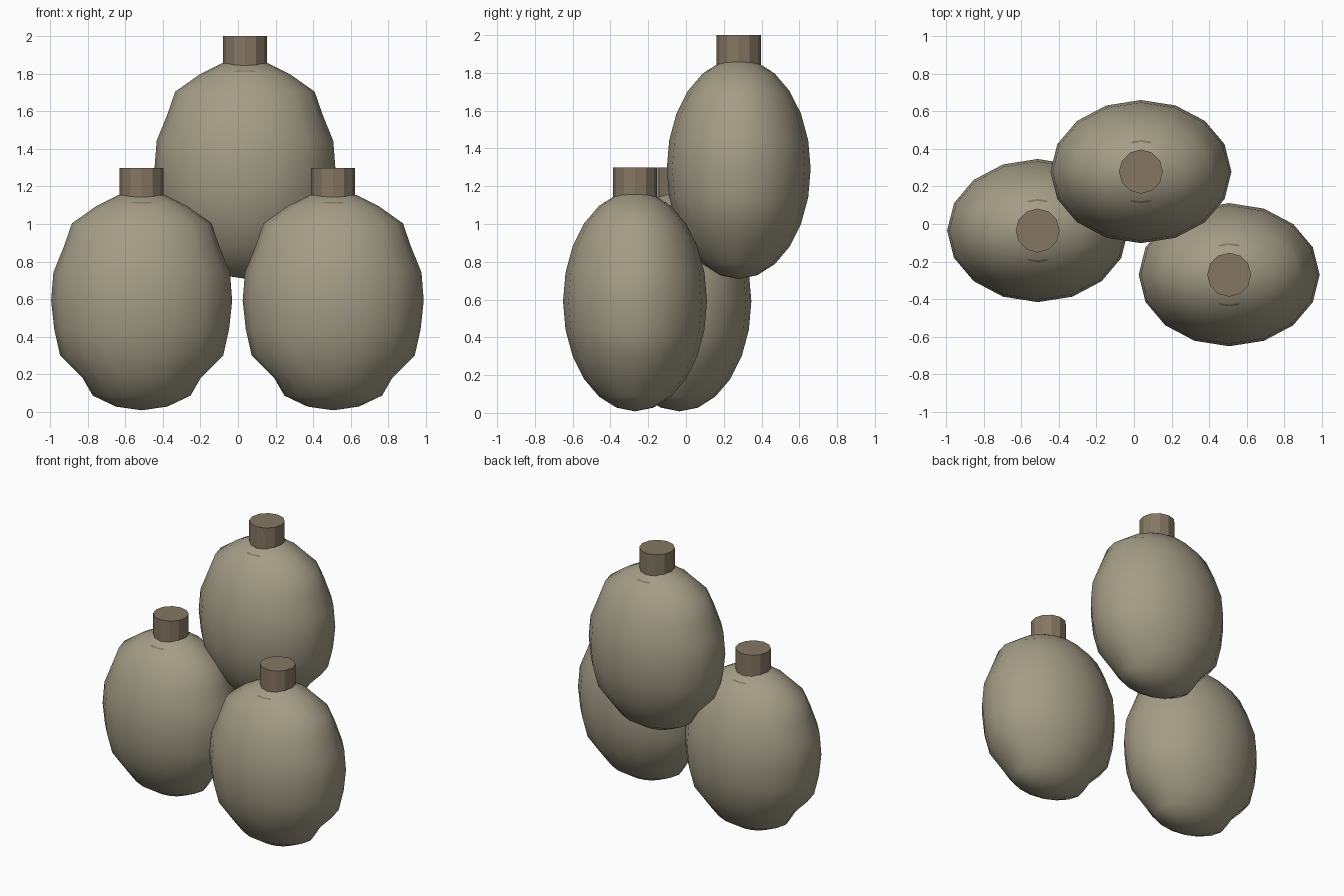
import bpy, math

if "Cube" in bpy.data.objects:
    bpy.data.objects.remove(bpy.data.objects["Cube"])

def material(name, rgb):
    m = bpy.data.materials.new(name)
    m.diffuse_color = (*rgb, 1)
    m.use_nodes = True
    m.node_tree.nodes["Principled BSDF"].inputs["Base Color"].default_value = m.diffuse_color
    return m

CANVAS = material("tan canvas", (0.37, 0.335, 0.24))
BROWN = material("dull brown", (0.235, 0.185, 0.125))

# slight lumpiness: width factor for each ring latitude in degrees
LUMPS = {-75: 1.1, -60: 1.08, -45: 0.92, -30: 1.04, 15: 1.01, 30: 0.99, 45: 1.09}

def finish(name, mat, smooth):
    o = bpy.context.object
    o.name = name
    o.data.materials.append(mat)
    for p in o.data.polygons:
        p.use_smooth = smooth
    return o

def sack(name, x, y, z):
    # flattened egg-shaped body
    bpy.ops.mesh.primitive_uv_sphere_add(segments=16, ring_count=12, radius=1,
                                         location=(x, y, z + 0.587))
    body = finish(name + "_body", CANVAS, True)
    for v in body.data.vertices:
        lat = round(math.degrees(math.asin(max(-1, min(1, v.co.z)))))
        v.co.x *= 0.482 * LUMPS.get(lat, 1)
        v.co.y *= 0.381
        v.co.z *= 0.583
    # tie ring that just shows through the cloth at front and back
    bpy.ops.mesh.primitive_torus_add(major_segments=24, minor_segments=8, major_radius=0.142,
                                     minor_radius=0.035, location=(x, y, z + 1.084))
    finish(name + "_tie_ring", BROWN, True)
    # stubby neck
    bpy.ops.mesh.primitive_cylinder_add(vertices=12, radius=0.117, depth=0.19,
                                        location=(x, y, z + 1.2))
    finish(name + "_neck", BROWN, False)

sack("left_sack", -0.513, -0.035, 0.004)
sack("right_sack", 0.507, -0.27, 0.004)
sack("top_sack", 0.037, 0.279, 0.705)
